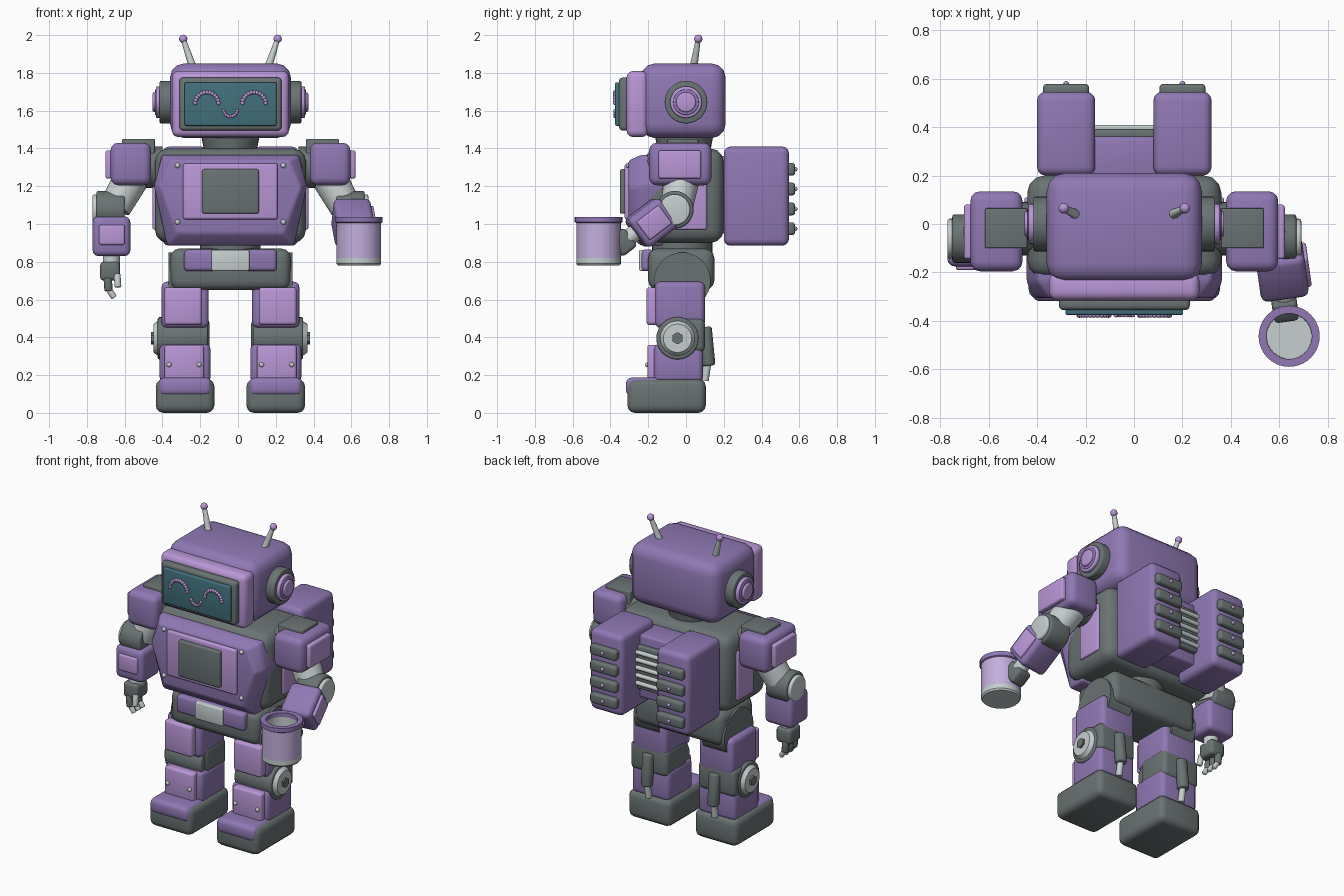
import bpy, bmesh, math
from mathutils import Matrix, Vector

cube = bpy.data.objects.get("Cube")
if cube:
    bpy.data.objects.remove(cube, do_unlink=True)


def material(name, *rgb):
    m = bpy.data.materials.new(name)
    m.use_nodes = True
    col = (*rgb, 1)
    m.diffuse_color = col
    m.node_tree.nodes["Principled BSDF"].inputs["Base Color"].default_value = col
    return m


PURPLE = material("purple", 0.28, 0.19, 0.46)
LILAC = material("lilac", 0.49, 0.31, 0.68)
GRAY = material("dark_gray", 0.145, 0.17, 0.17)
LIGHT = material("light_gray", 0.57, 0.62, 0.62)
TEAL = material("screen_teal", 0.055, 0.165, 0.2)
PALE = material("pale_lilac", 0.55, 0.43, 0.73)

CENTRE = Matrix.Translation((-0.04, 0, 0))   # body axis
SIDES = (("left", 1), ("right", -1))
made = []


def finish(name, bm, mat, frame=CENTRE):
    bmesh.ops.recalc_face_normals(bm, faces=bm.faces)
    me = bpy.data.meshes.new(name)
    bm.to_mesh(me)
    bm.free()
    me.materials.append(mat)
    ob = bpy.data.objects.new(name, me)
    ob.matrix_world = frame
    bpy.context.collection.objects.link(ob)
    made.append(ob)
    return ob


def round_edges(bm, width, edges=None):
    if width:
        bmesh.ops.bevel(bm, geom=list(edges or bm.edges), offset=width, segments=3,
                        profile=0.5, affect='EDGES', clamp_overlap=True)


def box(name, mat, xs, ys, zs, bevel=0.0, frame=CENTRE):
    lo, hi = zip(xs, ys, zs)
    size = [abs(b - a) for a, b in zip(lo, hi)]
    mid = [(a + b) / 2 for a, b in zip(lo, hi)]
    bm = bmesh.new()
    bmesh.ops.create_cube(bm, size=1, matrix=Matrix.Translation(mid) @ Matrix.Diagonal((*size, 1)))
    round_edges(bm, bevel)
    return finish(name, bm, mat, frame)


def rod(name, mat, p, q, r, r2=None, sides=32, bevel=0.0, frame=CENTRE):
    p, q = Vector(p), Vector(q)
    bm = bmesh.new()
    bmesh.ops.create_cone(bm, cap_ends=True, segments=sides, radius1=r,
                          radius2=r if r2 is None else r2, depth=(q - p).length)
    round_edges(bm, bevel, [e for e in bm.edges if any(len(f.verts) > 4 for f in e.link_faces)])
    turn = (q - p).to_track_quat('Z', 'Y').to_matrix().to_4x4()
    bm.transform(Matrix.Translation((p + q) / 2) @ turn)
    return finish(name, bm, mat, frame)


def beads(name, mat, points, r, frame=CENTRE):
    bm = bmesh.new()
    for p in points:
        bmesh.ops.create_uvsphere(bm, u_segments=12, v_segments=8, radius=r, matrix=Matrix.Translation(p))
    return finish(name, bm, mat, frame)


def loft(name, mat, rings):
    """Closed solid through rings of (x, y, z) points."""
    bm = bmesh.new()
    loops = [[bm.verts.new(p) for p in ring] for ring in rings]
    n = len(loops[0])
    for a, b in zip(loops, loops[1:]):
        for i in range(n):
            bm.faces.new((a[i], a[(i + 1) % n], b[(i + 1) % n], b[i]))
    bm.faces.new(loops[0])
    bm.faces.new(loops[-1])
    round_edges(bm, 0.015)
    return finish(name, bm, mat)


def mirrored(half, y):
    return [(x, y, z) for x, z in half] + [(-x, y, z) for x, z in reversed(half)]


# Head and screen
box("head", PURPLE, (-.32, .32), (-.24, .21), (1.455, 1.85), .075)
box("face_frame", LILAC, (-.31, .31), (-.315, -.2), (1.46, 1.81), .035)
box("screen_bezel", GRAY, (-.27, .27), (-.355, -.3), (1.495, 1.775), .018)
box("screen", TEAL, (-.243, .243), (-.375, -.34), (1.52, 1.75), .008)


def arc(cx, cz, r, start, end, n):
    angles = [math.radians(start + (end - start) * i / (n - 1)) for i in range(n)]
    return [(cx + r * math.cos(a), -.376, cz + r * math.sin(a)) for a in angles]


for side, s in SIDES:
    beads(side + "_eye", LILAC, arc(s * .125, 1.635, .062, 5, 175, 13), .011)
beads("mouth", LILAC, arc(0, 1.605, .036, 190, 350, 9), .009)

# Ears and antennas
for side, s in SIDES:
    for part, mat, a, b, r in (("ear_pad", GRAY, .29, .375, .113), ("ear_ring", LILAC, .37, .395, .084),
                               ("ear_groove", PURPLE, .39, .4, .068), ("ear_cap", LILAC, .39, .412, .052)):
        rod(f"{side}_{part}", mat, (s * a, 0, 1.645), (s * b, 0, 1.645), r, bevel=.008)
    base, tip = (s * .2, .04, 1.83), (s * .25, .065, 1.98)
    rod(side + "_antenna", LIGHT, base, tip, .021, .013, 16)
    beads(side + "_antenna_tip", LILAC, [tip], .022)

# Neck and torso
rod("neck", GRAY, (0, -.01, 1.34), (0, -.01, 1.47), .13, .155)
box("torso", GRAY, (-.4, .4), (-.22, .2), (.9, 1.4), .07)
loft("chest_plate", PURPLE, [
    mirrored([(.37, 1.37), (.405, 1.2), (.335, .885)], -.12),
    mirrored([(.36, 1.365), (.405, 1.2), (.335, .885)], -.24),
    mirrored([(.31, 1.335), (.375, 1.19), (.28, .95)], -.305)])
box("chest_frame", LILAC, (-.25, .25), (-.325, -.29), (1.025, 1.32), .012)
box("chest_panel", GRAY, (-.15, .15), (-.35, -.31), (1.055, 1.29), .01)
beads("chest_screws", LIGHT, [(x, -.305, z) for x in (-.28, .28) for z in (1.01, 1.31)], .014)
for side, s in SIDES:
    box(side + "_torso_panel", LILAC, (s * .38, s * .412), (-.06, .11), (.97, 1.29), .01)

# Waist, pelvis and belt
rod("waist", GRAY, (0, -.02, .83), (0, -.02, .93), .16)
box("pelvis", GRAY, (-.32, .32), (-.2, .15), (.65, .87), .05)
box("belt", PURPLE, (-.245, .245), (-.235, -.17), (.75, .865), .02)
box("buckle", LIGHT, (-.1, .1), (-.248, -.2), (.752, .863), .008)

# Backpack
for side, s in SIDES:
    box(side + "_pack", PURPLE, (s * .12, s * .36), (.2, .545), (.885, 1.41), .035)
    for i in range(4):
        z = .975 + i * .105
        box(f"{side}_vent_{i}", GRAY, (s * .145, s * .335), (.53, .578), (z - .034, z + .034), .016)
    beads(side + "_vent_lights", LILAC, [(s * .24, .578, .975 + i * .105) for i in range(4)], .012)
box("pack_bridge", PURPLE, (-.15, .15), (.18, .36), (.95, 1.36), .015)
box("louver_plate", GRAY, (-.125, .125), (.35, .39), (1.02, 1.3), .01)
for i in range(5):
    z = 1.06 + i * .05
    rod(f"louver_{i}", LIGHT, (-.12, .395, z), (.12, .395, z), .014, sides=12)

# Legs and feet
for side, s in SIDES:
    def part(name, mat, xs, ys, zs, bevel):
        box(f"{side}_{name}", mat, [s * (.24 + x) for x in xs], ys, zs, bevel)

    rod(side + "_hip", GRAY, (s * .16, -.02, .7), (s * .328, -.02, .7), .15)
    part("thigh", PURPLE, (-.125, .125), (-.165, .1), (.45, .695), .03)
    part("thigh_plate", LILAC, (-.09, .11), (-.21, -.14), (.465, .665), .018)
    part("knee", GRAY, (-.13, .14), (-.12, .1), (.32, .5), .03)
    rod(side + "_knee_hub", GRAY, (s * .12, -.045, .395), (s * .385, -.045, .395), .112, bevel=.01)
    rod(side + "_knee_disc", LIGHT, (s * .38, -.045, .395), (s * .408, -.045, .395), .095, .075)
    rod(side + "_knee_bolt", GRAY, (s * .4, -.045, .395), (s * .42, -.045, .395), .032, sides=6)
    part("shin", PURPLE, (-.135, .135), (-.17, .09), (.16, .365), .03)
    part("shin_plate", LILAC, (-.1, .11), (-.205, -.14), (.175, .36), .015)
    beads(side + "_shin_screws", LIGHT, [(s * (.24 + x), -.205, .255) for x in (-.075, .085)], .013)
    rod(side + "_piston", GRAY, (s * .24, .12, .25), (s * .24, .1, .455), .036, sides=20, bevel=.012)
    rod(side + "_piston_rod", LIGHT, (s * .24, .1, .17), (s * .24, .115, .27), .02, sides=16)
    part("foot", GRAY, (-.155, .155), (-.31, .105), (0, .18), .04)
    part("toe_cap", PURPLE, (-.14, .14), (-.318, -.13), (.09, .187), .03)

# Shoulders, upper arms and elbows
for side, s in SIDES:
    rod(side + "_shoulder_joint", GRAY, (s * .36, -.02, 1.3), (s * .45, -.02, 1.3), .11)
    box(side + "_shoulder_cap", GRAY, (s * .4, s * .575), (-.1, .065), (1.25, 1.45), .006)
    box(side + "_shoulder", PURPLE, (s * .42, s * .635), (-.195, .135), (1.205, 1.43), .04)
    box(side + "_shoulder_plate", LILAC, (s * .61, s * .662), (-.145, .08), (1.24, 1.39), .012)
    rod(side + "_upper_arm", LIGHT, (s * .52, -.02, 1.25), (s * .61, -.05, 1.09), .095, .085)
    rod(side + "_elbow", GRAY, (s * .56, -.06, 1.075), (s * .71, -.06, 1.075), .1, bevel=.012)
    rod(side + "_elbow_disc", LIGHT, (s * .7, -.06, 1.075), (s * .73, -.06, 1.075), .082, bevel=.01)

# Forearms and hands, built hanging down from each elbow
for side, s, turn in (("left", 1, Matrix.Rotation(math.radians(8), 4, 'Z') @ Matrix.Rotation(math.radians(-53), 4, 'X')),
                      ("right", -1, Matrix.Identity(4))):
    frame = CENTRE @ Matrix.Translation((s * .63, -.06, 1.075)) @ turn
    box(side + "_forearm", PURPLE, (-.1, .1), (-.115, .075), (-.245, -.035), .03, frame)
    if s > 0:
        box("left_forearm_plate", LILAC, (.08, .115), (-.08, .04), (-.215, -.065), .01, frame)
    else:
        box("right_forearm_plate", LILAC, (-.065, .07), (-.13, -.1), (-.185, -.08), .01, frame)
    rod(side + "_wrist", LIGHT, (0, -.03, -.3), (0, -.03, -.23), .045, frame=frame)
    box(side + "_hand", GRAY, (-.06, .045), (-.09, .03), (-.375, -.275), .02, frame)
    if s < 0:
        for i, y in enumerate((-.075, -.03, .015)):
            rod(f"right_finger_{i}", GRAY, (-.02, y, -.36), (-.015, y, -.43), .022, sides=12, bevel=.006, frame=frame)
            rod(f"right_fingertip_{i}", LIGHT, (-.015, y, -.42), (.015, y, -.465), .016, sides=12, bevel=.006, frame=frame)
        rod("right_thumb", LIGHT, (.03, -.08, -.34), (.035, -.095, -.41), .018, sides=12, bevel=.006, frame=frame)

# Mug: lathed open cup, coloured by height
profile = [(0, .78), (.11, .78), (.118, .79), (.118, .82), (.118, 1.005), (.126, 1.01),
           (.126, 1.038), (.094, 1.038), (.094, 1.01), (.092, .82), (0, .82)]
bm = bmesh.new()
line = [bm.verts.new((r, 0, z)) for r, z in profile]
edges = [bm.edges.new(pair) for pair in zip(line, line[1:])]
bmesh.ops.spin(bm, geom=line + edges, axis=(0, 0, 1), cent=(0, 0, 0), angle=math.tau, steps=40)
bmesh.ops.remove_doubles(bm, verts=bm.verts, dist=.0001)
mug = finish("mug", bm, PALE, Matrix.Translation((.64, -.463, 0)))
mug.data.materials.append(PURPLE)
mug.data.materials.append(LIGHT)
for f in mug.data.polygons:
    c = f.center
    inside = Vector((c.x, c.y)).length < .0935
    if c.z > 1.0 and not inside:
        f.material_index = 1
    elif inside or c.z < .81:
        f.material_index = 2

# Smooth shading with sharp edges kept
bpy.context.view_layer.update()
for ob in bpy.context.view_layer.objects:
    ob.select_set(ob in made)
bpy.context.view_layer.objects.active = made[0]
bpy.ops.object.shade_smooth_by_angle(angle=math.radians(35))
